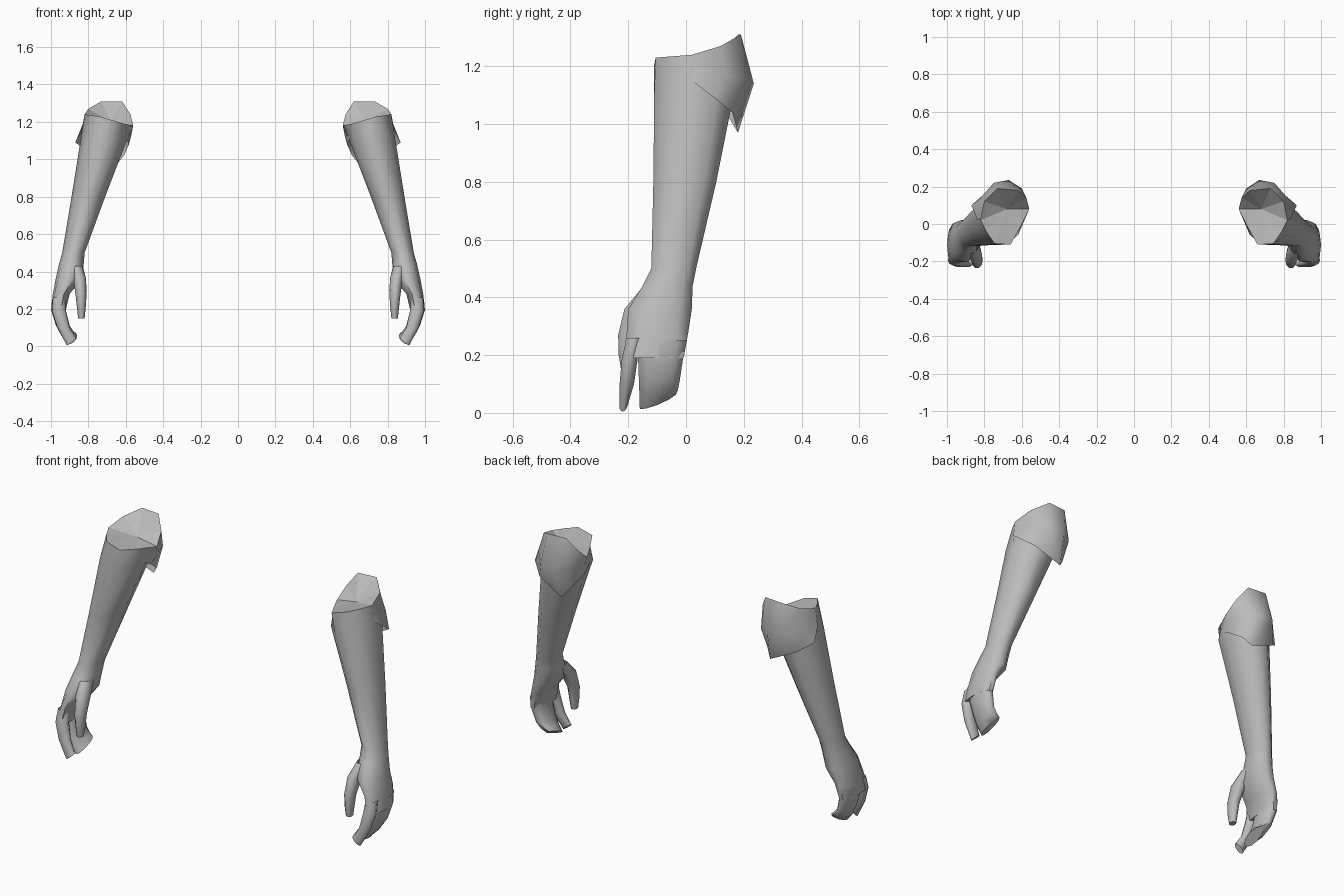
import bpy, math

if "Cube" in bpy.data.objects:
    bpy.data.objects.remove(bpy.data.objects["Cube"])

SIDES = 10
skin = bpy.data.materials.new("plain_grey")
skin.diffuse_color = (0.5, 0.5, 0.5, 1)
skin.use_nodes = True
skin.node_tree.nodes["Principled BSDF"].inputs["Base Color"].default_value = skin.diffuse_color


def ring(z, x0, x1, y0, y1, tilt_x=0.0, tilt_y=0.0):
    """Oval cross-section filling the given bounds, optionally tilted."""
    cx, cy = (x0 + x1) / 2, (y0 + y1) / 2
    rx, ry = (x1 - x0) / 2, (y1 - y0) / 2 / math.cos(math.radians(18))
    pts = []
    for k in range(SIDES):
        a = 2 * math.pi * k / SIDES
        dx, dy = rx * math.cos(a), ry * math.sin(a)
        pts.append((cx + dx, cy + dy, z + tilt_x * dx + tilt_y * dy))
    return pts


def loft(name, rows, closed=True, top=None, bottom=True):
    """Skin rows of points from top to bottom and mirror to the other arm."""
    n = len(rows[0])
    verts = [p for row in rows for p in row]
    faces = []
    for r in range(len(rows) - 1):
        for k in range(n if closed else n - 1):
            j = (k + 1) % n
            faces.append((r * n + k, (r + 1) * n + k, (r + 1) * n + j, r * n + j))
    cap_start = len(faces)
    if top:
        verts.append(top)
        faces += [(len(verts) - 1, k, (k + 1) % n) for k in range(n)]
    cap_end = len(faces)
    if closed and bottom:
        faces.append(tuple((len(rows) - 1) * n + k for k in reversed(range(n))))
    mesh = bpy.data.meshes.new(name)
    mesh.from_pydata(verts, [], faces)
    mesh.materials.append(skin)
    obj = bpy.data.objects.new(name, mesh)
    bpy.context.collection.objects.link(obj)
    bpy.ops.object.select_all(action='DESELECT')
    obj.select_set(True)
    bpy.context.view_layer.objects.active = obj
    bpy.ops.object.shade_smooth_by_angle(angle=math.radians(60))
    for i in range(cap_start, cap_end):
        mesh.polygons[i].use_smooth = False
    obj.modifiers.new("other_arm", 'MIRROR').use_clip = False
    return obj


# Slanted rim where the arm is cut off above the elbow
rim = [(.82, .02, 1.24), (.80, .12, 1.27), (.73, .19, 1.31), (.62, .18, 1.31),
       (.575, .14, 1.24), (.56, .08, 1.18), (.61, -.02, 1.19),
       (.66, -.11, 1.205), (.745, -.105, 1.23), (.79, -.04, 1.235)]

# Forearm, wrist and palm in one tapering skin
loft("forearm_and_palm", [
    rim,
    ring(1.10, .595, .842, -.11, .165),
    ring(0.80, .71, .89, -.113, .105),
    ring(0.50, .82, .94, -.12, .035),
    ring(0.44, .825, .957, -.15, .023),
    ring(0.36, .835, .975, -.20, .02),
    ring(0.28, .90, .99, -.205, .008),
    ring(0.19, .922, 1.0, -.218, -.008),
], top=(.68, .08, 1.20))

# Flared elbow shell wrapping the back of the arm
loft("elbow_shell", [
    rim[:7],
    [(.83, .03, 1.19), (.825, .135, 1.17), (.75, .22, 1.15), (.67, .235, 1.14),
     (.60, .19, 1.13), (.57, .09, 1.13), (.605, -.025, 1.16)],
    [(.835, .02, 1.15), (.87, .10, 1.09), (.80, .16, 1.04), (.65, .18, .97),
     (.61, .15, 1.02), (.583, .06, 1.08), (.60, -.01, 1.12)],
], closed=False)

# Thumb hanging in front of the palm
loft("thumb", [
    ring(0.43, .83, .90, -.155, -.06),
    ring(0.36, .812, .88, -.213, -.12),
    ring(0.27, .81, .868, -.235, -.165),
    ring(0.20, .815, .86, -.233, -.175),
    ring(0.15, .82, .855, -.225, -.185),
])

# Index finger curling inwards
loft("index_finger", [
    ring(0.26, .925, .99, -.205, -.15),
    ring(0.19, .92, .995, -.222, -.167),
    ring(0.10, .90, .967, -.23, -.18),
    ring(0.025, .865, .915, -.23, -.203, -.8, .3),
])

# Remaining fingers as one joined block
loft("joined_fingers", [
    ring(0.25, .922, .995, -.165, .002),
    ring(0.19, .92, .998, -.166, -.01),
    ring(0.11, .90, .973, -.163, -.022),
    ring(0.07, .882, .945, -.161, -.028, -.4, .2),
    ring(0.042, .86, .915, -.16, -.035, -.5, .4),
])
